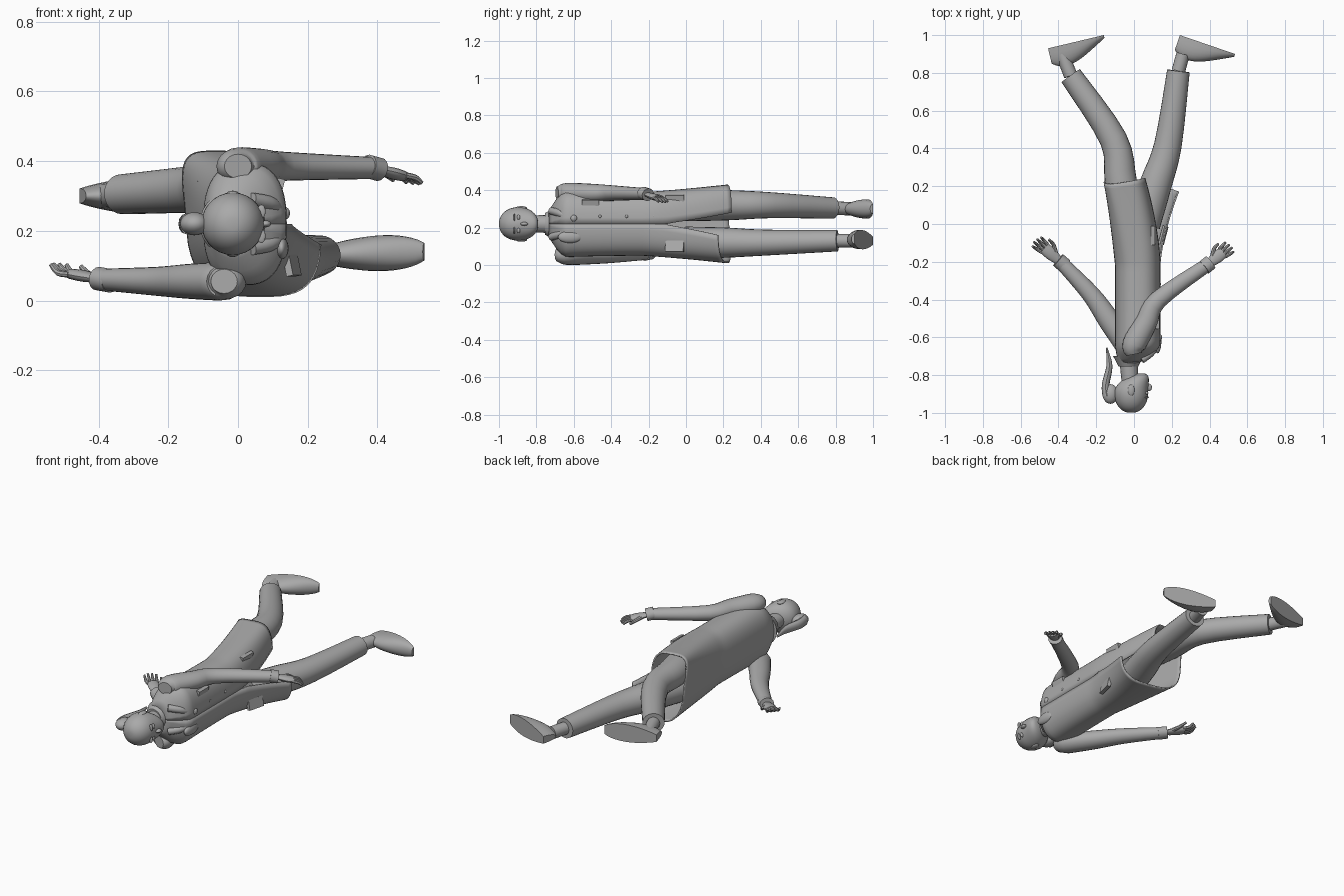
import bpy, bmesh
from math import sin, cos, pi, copysign
from mathutils import Vector

default_cube = bpy.data.objects.get("Cube")
if default_cube:
    bpy.data.objects.remove(default_cube)

colour = (.4, .4, .4, 1)
clay = bpy.data.materials.new("neutral grey")
clay.use_nodes = True
clay.diffuse_color = colour
clay.node_tree.nodes["Principled BSDF"].inputs["Base Color"].default_value = colour

MIDDLE = .22  # height of the body's plane of symmetry
UP = Vector((0, 0, 1))
SIDES = {"left": 1, "right": -1}


def finish(part, name):
    part.name = name
    part.data.materials.append(clay)
    bpy.ops.object.select_all(action="DESELECT")
    part.select_set(True)
    bpy.context.view_layer.objects.active = part
    bpy.ops.object.shade_smooth_by_angle(angle=.7)
    return part


def loft(name, rings, closed=True):
    """Skin a list of rings; closed rings are capped at both ends."""
    bm = bmesh.new()
    rows = [[bm.verts.new(point) for point in ring] for ring in rings]
    for low, high in zip(rows, rows[1:]):
        for i in range(0 if closed else 1, len(low)):
            bm.faces.new((low[i - 1], low[i], high[i], high[i - 1]))
    if closed:
        bm.faces.new(rows[0])
        bm.faces.new(rows[-1])
    bmesh.ops.recalc_face_normals(bm, faces=bm.faces)
    mesh = bpy.data.meshes.new(name)
    bm.to_mesh(mesh)
    bm.free()
    part = bpy.data.objects.new(name, mesh)
    bpy.context.collection.objects.link(part)
    return finish(part, name)


def tube(name, path, radii, flat=1, sides=16, steps=4):
    """Rounded tube through a path; flat scales its thickness in z."""
    stations = [Vector((*point, radius)) for point, radius in zip(path, radii)]
    padded = [stations[0], *stations, stations[-1]]
    curve = []
    for a, b, c, d in zip(padded, padded[1:], padded[2:], padded[3:]):
        for t in (step / steps for step in range(steps)):
            bend = (c - a) * t * (1 - t) ** 2 - (d - b) * t * t * (1 - t)
            curve.append(b.lerp(c, t * t * (3 - 2 * t)) + bend / 2)
    curve.append(stations[-1])
    rings = []
    for i, station in enumerate(curve):
        before, after = curve[max(i - 1, 0)], curve[min(i + 1, len(curve) - 1)]
        along = (after - before).to_3d().normalized()
        across = along.cross(UP).normalized()
        lift = across.cross(along) * flat
        angles = [2 * pi * k / sides for k in range(sides)]
        rings.append([station.to_3d() + (across * cos(a) + lift * sin(a)) * station.w
                      for a in angles])
    return loft(name, rings)


def blob(name, place, size):
    bpy.ops.mesh.primitive_uv_sphere_add(segments=20, ring_count=12, location=place)
    bpy.context.object.scale = size
    return finish(bpy.context.object, name)


def pocket(name, place, size, tilt, turn=0):
    bpy.ops.mesh.primitive_cube_add(size=1, location=place, rotation=(0, tilt, turn))
    bpy.context.object.scale = size
    return finish(bpy.context.object, name)


def power(value, exponent):
    return copysign(abs(value) ** exponent, value)


# Coat: open down the front, each skirt half swinging with its own leg
NECK, HEM, ROWS, COLUMNS = -.74, .23, 40, 48
rings = []
for row in range(ROWS + 1):
    y = NECK + (HEM - NECK) * row / ROWS
    shoulder = sin(min(1, (y - NECK) / .11) * pi / 2)
    flare = max(0, (y - HEM) / .45 + 1)
    slit = max(0, flare - .25) / 6
    depth = .05 + .07 * shoulder + .03 * flare
    width = .06 + .12 * shoulder + .03 * flare - .01 * sin(pi * row / ROWS)
    centre = .05 * shoulder - .03 - .02 * flare
    square = 1 - .2 * shoulder - .2 * flare
    ring = []
    for column in range(COLUMNS + 1):
        angle = slit + 2 * (pi - slit) * column / COLUMNS
        swing = cos(angle / 2)
        x = centre + depth * power(cos(angle), square) - .09 * swing * flare ** 1.5
        z = MIDDLE + width * power(sin(angle), square)
        ring.append((x, y + flare * x * swing / 4, z))
    rings.append(ring)
cloth = loft("coat", rings, closed=False).modifiers.new("cloth", "SOLIDIFY")
cloth.thickness = .008


# Legs and shoes
def leg(side, hip, knee, cuff, ankle, heel, toe):
    thigh = Vector(hip).lerp(Vector(knee), .5)
    tube(side + "_trouser_leg", (hip, thigh, knee, cuff), (.09, .085, .073, .06), .95, 24)
    tube(side + "_ankle", (cuff, ankle), (.036, .036))
    heel, toe = Vector(heel), Vector(toe)
    top = UP.cross(heel - toe).normalized()
    rings = []
    for u in (step / 16 for step in range(17)):
        ends = sin(pi * (.1 + .85 * u)) ** .5
        height, width = (.15 - .11 * u) * ends, (.038 + .025 * u) * ends
        rings.append([heel.lerp(toe, u) + top * height * power(sin(a), .8) + UP * width * cos(a)
                      for a in (pi * k / 14 for k in range(15))])
    loft(side + "_shoe", rings)


leg("left", hip=(-.03, 0, .32), knee=(-.11, .45, .32), cuff=(-.335, .785, .305),
    ankle=(-.38, .9, .3), heel=(-.455, .93, .3), toe=(-.16, 1, .3))
leg("right", hip=(.05, 0, .12), knee=(.18, .42, .12), cuff=(.235, .81, .13),
    ankle=(.26, .9, .13), heel=(.243, 1, .13), toe=(.535, .9, .14))


# Sleeves, cuffs and hands
def arm(side, shoulder, elbow, wrist, tip, curl):
    shoulder, elbow, wrist, tip = map(Vector, (shoulder, elbow, wrist, tip))
    top = shoulder - Vector((0, .05, 0))
    upper = shoulder.lerp(elbow, .5)
    tube(side + "_sleeve", (top, shoulder, upper, elbow, wrist),
         (.04, .062, .058, .048, .036), .87, 20)
    spread = UP.cross(tip - wrist).normalized() * SIDES[side]

    def at(reach, offset=0, lift=0):
        return wrist.lerp(tip, reach) + spread * offset + UP * lift

    tube(side + "_cuff", (at(-.15), at(.12)), (.04, .04), .85)
    tube(side + "_palm", (at(0), at(.4), at(.65)), (.02, .033, .03), .5)
    for finger in range(4):
        offset = (finger - 1.5) / 60
        length = 1 - abs(finger - 1.3) / 20
        tube(f"{side}_finger_{finger + 1}",
             (at(.6, offset), at(.8, offset * 1.2), at(length, offset * 1.3, curl)),
             (.009, .009, .006), sides=8)
    tube(side + "_thumb", (at(.3, .02), at(.5, .045), at(.7, .05, curl)),
         (.012, .01, .007), sides=8)


arm("left", shoulder=(0, -.64, .385), elbow=(.13, -.4, .385), wrist=(.39, -.215, .38),
    tip=(.515, -.115, .345), curl=-.01)
arm("right", shoulder=(-.04, -.64, .055), elbow=(-.23, -.37, .055), wrist=(-.385, -.205, .06),
    tip=(-.525, -.085, .085), curl=.02)

# Neck, collar and head, the head narrowing and moving forward at the chin
tube("neck", ((-.03, -.69, MIDDLE), (-.02, -.85, MIDDLE)), (.05, .044))
tube("collar", ((-.03, -.7, MIDDLE), (-.03, -.755, MIDDLE)), (.08, .052), 1.1, 24)
rings = []
for step in range(1, 20):
    turn = pi * step / 20
    chin = max(0, -cos(turn)) ** 2
    radius = .09 * sin(turn) ** .9
    rings.append([(.055 * chin - .015 + radius * cos(a), -.895 - .105 * cos(turn),
                   MIDDLE + radius * sin(a)) for a in (pi * k / 14 for k in range(28))])
loft("head", rings)
blob("nose", (.079, -.865, MIDDLE), (.016, .02, .01))
blob("lips", (.068, -.822, MIDDLE), (.01, .009, .02))
for side, sign in SIDES.items():
    eye = MIDDLE + .035 * sign
    blob(side + "_eye", (.066, -.895, eye), (.01, .009, .015))
    blob(side + "_brow", (.067, -.918, eye), (.012, .005, .02))
    blob(side + "_ear", (-.015, -.88, MIDDLE + .086 * sign), (.018, .03, .009))
    # Lapels meeting above the button line
    tube(side + "_lapel", [(x, y, MIDDLE + gap * sign) for x, y, gap in
                           ((.04, -.72, .07), (.1, -.67, .055), (.13, -.6, .02))],
         (.02, .02, .01), sides=10)

# Hair knot and hanging ponytail
blob("hair_knot", (-.125, -.9, MIDDLE), (.042, .052, .033))
tube("ponytail", [(x, y, MIDDLE) for x, y in
                  ((-.145, -.91), (-.15, -.85), (-.13, -.75), (-.145, -.655))],
     (.022, .02, .016, .004), 1.4, 12)

# Brooch, chest flap, buttons and pockets
blob("brooch", (.135, -.6, .25), (.014, .018, .018))
blob("chest_flap", (.125, -.62, .15), (.02, .065, .032))
for number in range(4):
    y = number / 7 - .46
    blob(f"button_{number + 1}", (.135 - max(0, y + .2) / 5, y, .26), (.008, .009, .009))
pocket("breast_pocket", (.118, -.51, .32), (.02, .09, .06), .25)
pocket("left_hip_pocket", (.095, -.06, .345), (.02, .1, .06), .2)
pocket("right_hip_pocket", (.155, -.06, .1), (.02, .1, .06), -.2, -.25)
